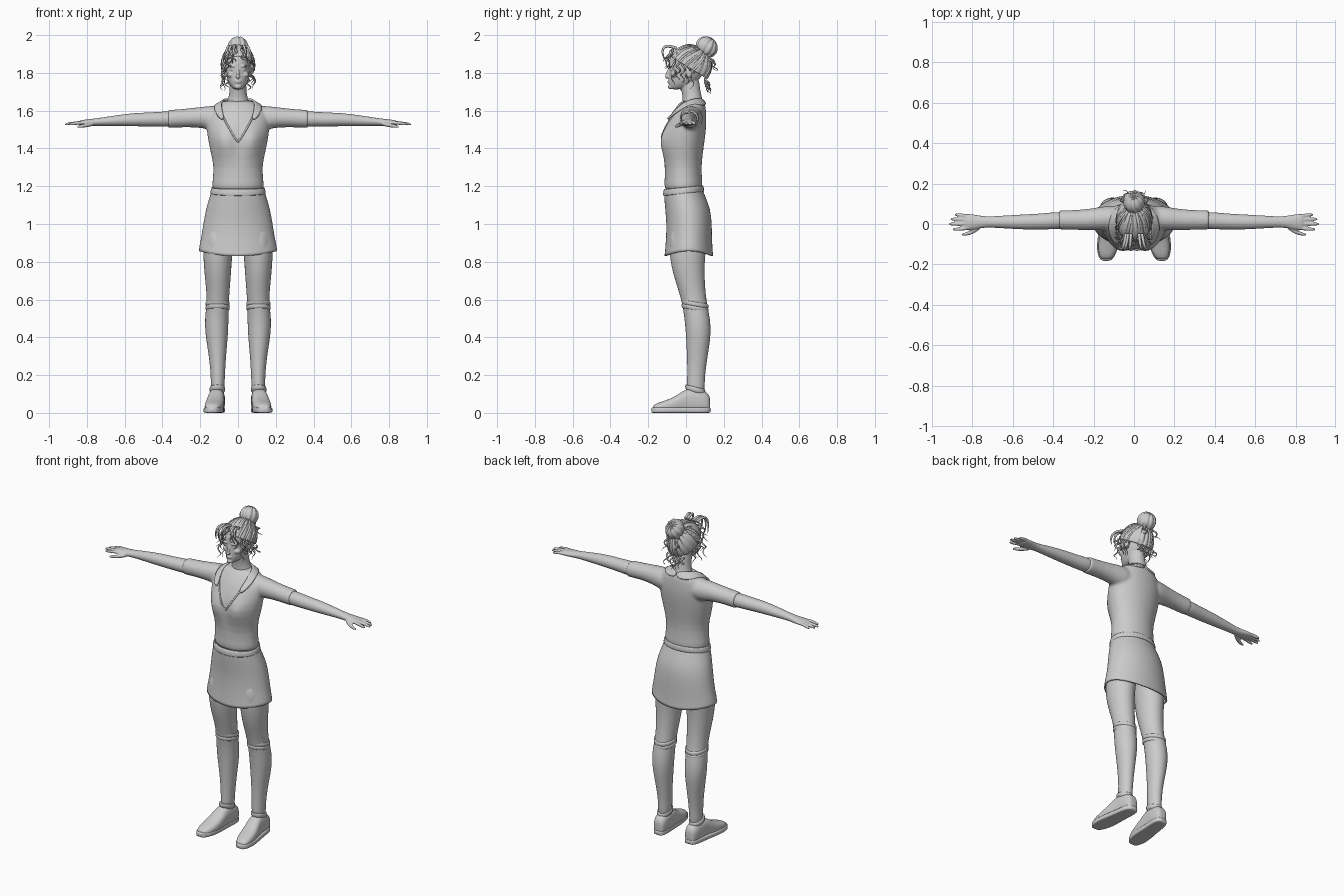
import bpy, bmesh, math, random
from mathutils import Vector, Matrix
from mathutils.bvhtree import BVHTree

cube = bpy.data.objects.get("Cube")
if cube:
    bpy.data.objects.remove(cube, do_unlink=True)
random.seed(4)

clay = bpy.data.materials.new("plain grey")
clay.use_nodes = True
grey = (0.6, 0.6, 0.6, 1)
clay.diffuse_color = grey
clay.node_tree.nodes["Principled BSDF"].inputs["Base Color"].default_value = grey


def loft(bm, axis, rows, n=24, square=2, cap=True, tilt=0):
    """Skin ellipses along an axis; a row is position, two centres, two radii."""
    a, b = [i for i in range(3) if i != axis]
    rings = []
    for pos, ca, cb, ra, rb in rows:
        ring = []
        for i in range(n):
            t = math.tau * i / n
            c, s = math.cos(t), math.sin(t)
            co = [0, 0, 0]
            co[axis] = pos + tilt * rb * s
            co[a] = ca + ra * math.copysign(abs(c) ** (2 / square), c)
            co[b] = cb + rb * math.copysign(abs(s) ** (2 / square), s)
            ring.append(bm.verts.new(co))
        rings.append(ring)
    for r, q in zip(rings, rings[1:]):
        for i in range(n):
            j = (i + 1) % n
            bm.faces.new((r[i], r[j], q[j], q[i]))
    if cap:
        bm.faces.new(rings[0])
        bm.faces.new(rings[-1])


def ball(bm, centre, radii, turn=0):
    m = Matrix.Translation(centre) @ Matrix.Rotation(turn, 4, 'X') @ Matrix.Diagonal((*radii, 1))
    bmesh.ops.create_uvsphere(bm, u_segments=20, v_segments=12, radius=1, matrix=m)


def finish(name, bm, sub=1, mirror=False, voxel=0, smooth=0, solid=0):
    bmesh.ops.recalc_face_normals(bm, faces=bm.faces)
    me = bpy.data.meshes.new(name)
    bm.to_mesh(me)
    bm.free()
    me.materials.append(clay)
    me.shade_smooth()
    ob = bpy.data.objects.new(name, me)
    bpy.context.collection.objects.link(ob)
    if sub:
        ob.modifiers.new("Subdivide", 'SUBSURF').levels = sub
        ob.modifiers["Subdivide"].render_levels = sub
    if mirror:
        ob.modifiers.new("Mirror", 'MIRROR')
    if solid:
        ob.modifiers.new("Thickness", 'SOLIDIFY').thickness = solid
    if voxel:
        m = ob.modifiers.new("Fuse", 'REMESH')
        m.mode, m.voxel_size, m.use_smooth_shade = 'VOXEL', voxel, True
        ob.modifiers.new("Relax", 'SMOOTH').iterations = smooth
    return ob


def tubes(name, paths, radius, taper=True):
    cu = bpy.data.curves.new(name, 'CURVE')
    cu.dimensions, cu.bevel_depth, cu.bevel_resolution = '3D', radius, 2
    cu.resolution_u, cu.use_fill_caps = 4, True
    for path in paths:
        sp = cu.splines.new('NURBS')
        sp.points.add(len(path) - 1)
        sp.use_endpoint_u, sp.order_u = True, 4
        for i, (p, co) in enumerate(zip(sp.points, path)):
            p.co = (*co, 1)
            p.radius = 1 - 0.85 * (i / (len(path) - 1)) ** 2 if taper else 1
    cu.materials.append(clay)
    ob = bpy.data.objects.new(name, cu)
    bpy.context.collection.objects.link(ob)


# Shirt: torso with bust and both sleeves fused
bm = bmesh.new()
loft(bm, 2, [(z, 0, (f + b) / 2, w, (b - f) / 2) for z, w, f, b in (
    (1.17, .14, -.115, .09), (1.2, .138, -.115, .088), (1.3, .126, -.11, .08),
    (1.38, .145, -.115, .09), (1.45, .16, -.115, .1), (1.52, .168, -.105, .108),
    (1.57, .165, -.085, .108), (1.61, .145, -.06, .105), (1.64, .11, -.035, .1),
    (1.655, .07, -.02, .09))], n=40)
for v in bm.verts:
    if v.co.y < 0:
        d = ((abs(v.co.x) - .075) / .06) ** 2 + ((v.co.z - 1.435) / .06) ** 2
        v.co.y -= .045 * math.exp(-d)
tree = BVHTree.FromBMesh(bm)
for s in (-1, 1):
    loft(bm, 0, [(s * x, y, z, ry, rz) for x, y, z, ry, rz in (
        (.06, .03, 1.56, .06, .06), (.13, .03, 1.56, .062, .068), (.19, .024, 1.565, .056, .056),
        (.27, .02, 1.562, .05, .049), (.35, .02, 1.557, .048, .048),
        (.37, .02, 1.556, .048, .048), (.372, .02, 1.556, .045, .045))])
finish("shirt", bm, voxel=.008, smooth=6)

# Neckline trim lying on the chest, and the folded collar
vee = []
for i in range(13):
    k = i / 12
    x, z = .09 * k ** .85, 1.435 + .155 * k
    hit = tree.ray_cast(Vector((x, -1, z)), Vector((0, 1, 0)))[0]
    vee.append((x, hit.y, z))
tubes("neckline_trim", [[(s * x, y, z) for x, y, z in vee] for s in (-1, 1)], .005, False)
bm = bmesh.new()
inner = ((0, .088, 1.665), (.06, .07, 1.667), (.09, .01, 1.66), (.09, -.05, 1.62), (.07, -.095, 1.56))
outer = ((0, .112, 1.635), (.085, .1, 1.63), (.125, .025, 1.645), (.13, -.05, 1.6), (.09, -.11, 1.555))
ins, outs = [[bm.verts.new(c) for c in line] for line in (inner, outer)]
for i in range(len(ins) - 1):
    bm.faces.new((ins[i], ins[i + 1], outs[i + 1], outs[i]))
finish("collar", bm, sub=2, mirror=True, solid=.01)

# Forearms and hands
bm = bmesh.new()
loft(bm, 0, ((.3, .02, 1.556, .042, .042), (.4, .016, 1.555, .043, .041), (.47, .012, 1.553, .039, .037),
             (.54, .01, 1.553, .038, .036), (.64, .01, 1.548, .032, .029), (.73, .01, 1.541, .026, .021),
             (.77, .01, 1.538, .033, .019), (.82, .01, 1.536, .042, .016), (.845, .01, 1.535, .04, .012)))
for y, tip in ((-.024, .9), (0, .92), (.022, .912), (.042, .89)):
    loft(bm, 0, ((.8, y * .8 + .003, 1.537, .01, .011), (.85, y, 1.536, .0105, .01),
                 (tip - .02, y * 1.1, 1.53, .009, .009), (tip, y * 1.1, 1.527, .006, .006)), n=10)
loft(bm, 0, ((.75, -.005, 1.534, .012, .012), (.79, -.035, 1.525, .014, .012),
             (.83, -.05, 1.518, .01, .01), (.855, -.053, 1.514, .006, .006)), n=10)
finish("arms_and_hands", bm, mirror=True, voxel=.0045, smooth=2)

# Skirt with a hem that dips at front and back, and its waistband
bm = bmesh.new()
loft(bm, 2, ((1.185, 0, -.014, .138, .102), (1.14, 0, -.006, .151, .11), (1.08, 0, .01, .17, .12),
             (1, 0, .017, .184, .12), (.92, 0, .016, .196, .122), (.86, 0, .015, .205, .126),
             (.83, 0, .015, .208, .129)), n=40, cap=False)
for v in bm.verts:
    if v.co.z < .9:
        v.co.z += .025 * (v.co.x / .2) ** 2
finish("skirt", bm, solid=.008)
bm = bmesh.new()
loft(bm, 2, ((1.16, 0, -.013, .143, .106), (1.164, 0, -.013, .147, .109), (1.19, 0, -.013, .143, .107),
             (1.194, 0, -.013, .138, .102)), n=40, cap=False, tilt=.1)
finish("waistband", bm, solid=.006)

# Legs, sock cuffs
bm = bmesh.new()
loft(bm, 2, ((1.02, .09, .02, .08, .1), (.9, .104, .01, .082, .1), (.82, .108, .007, .076, .093),
             (.73, .107, .015, .07, .083), (.64, .106, .033, .061, .07), (.57, .108, .047, .059, .066),
             (.5, .113, .06, .063, .068), (.42, .113, .066, .061, .067), (.33, .11, .062, .049, .058),
             (.24, .107, .056, .04, .049), (.16, .107, .052, .036, .046), (.07, .108, .05, .036, .05)))
finish("legs", bm, mirror=True)
bm = bmesh.new()
for z in (.556, .577):
    loft(bm, 2, [(z + h, .108, .048, .059 + r, .066 + r) for h, r in (
        (-.013, 0), (-.01, .005), (0, .006), (.008, .005), (.011, 0))], cap=False, tilt=-.18)
finish("sock_cuffs", bm, mirror=True)

# Shoes: upper, ankle opening, sole
bm = bmesh.new()
loft(bm, 1, [(y, x, z / 2, w, z / 2) for y, x, w, z in (
    (-.176, .138, .018, .035), (-.165, .136, .034, .046), (-.13, .131, .047, .06),
    (-.08, .125, .051, .075), (-.03, .119, .047, .105), (0, .115, .044, .128),
    (.04, .112, .043, .13), (.09, .109, .042, .122), (.12, .108, .034, .1), (.128, .108, .02, .08))],
     square=2.6)
finish("shoe_uppers", bm, mirror=True)
bm = bmesh.new()
loft(bm, 2, ((.1, .111, .05, .042, .056), (.13, .109, .049, .042, .054), (.138, .109, .049, .04, .052),
             (.137, .109, .049, .034, .045)), tilt=-.25)
finish("shoe_collars", bm, mirror=True)
bm = bmesh.new()
outline = [(y, .12 - y * .1, .015, w, .015) for y, w in (
    (-.184, .015), (-.172, .036), (-.13, .052), (-.07, .055), (0, .047), (.07, .045), (.115, .039), (.132, .02))]
loft(bm, 1, outline, square=5)
finish("shoe_soles", bm, mirror=True)

# Head: skull, neck, nose, lips, brows, ears
bm = bmesh.new()
loft(bm, 2, [(z, 0, (f + b) / 2, w, (b - f) / 2) for z, w, f, b in (
    (1.712, .018, -.082, -.03), (1.722, .033, -.09, .02), (1.745, .05, -.092, .05),
    (1.775, .06, -.092, .08), (1.81, .066, -.088, .1), (1.85, .068, -.093, .11),
    (1.89, .065, -.085, .108), (1.925, .05, -.055, .085), (1.94, .02, -.02, .05))])
loft(bm, 2, ((1.62, 0, .04, .075, .06), (1.65, 0, .036, .055, .053), (1.69, 0, .03, .046, .05),
             (1.73, 0, .02, .045, .052), (1.78, 0, .02, .04, .05)))
ball(bm, (0, -.094, 1.797), (.008, .013, .03), -.3)
ball(bm, (0, -.1, 1.779), (.013, .011, .008))
ball(bm, (0, -.09, 1.757), (.019, .009, .0045))
ball(bm, (0, -.089, 1.749), (.016, .009, .005))
ball(bm, (0, -.083, 1.726), (.018, .014, .012))
for s in (-1, 1):
    ball(bm, (s * .029, -.08, 1.836), (.022, .012, .006))
    ball(bm, (s * .028, -.073, 1.818), (.014, .011, .008))
    ball(bm, (s * .036, -.06, 1.79), (.022, .022, .016))
    ball(bm, (s * .068, .015, 1.8), (.008, .016, .028), .2)
finish("head", bm, voxel=.004, smooth=3)

# Swept-back hair: grooved locks running from the hairline to the bun
hub = Vector((0, .02, 1.835))
size = Vector((.083, .108, .108))
crown = Vector((0, .62, .78)).normalized()


def scalp(angle, t, lift=1):
    rim = Vector((math.sin(angle), -math.cos(angle), -.1 + .62 * math.cos(angle))).normalized()
    d = rim.slerp(crown, t) * lift
    return hub + Vector([d[i] * size[i] for i in range(3)])


bm = bmesh.new()
count, steps = 96, 10
grid = [[bm.verts.new(scalp(math.tau * i / count, j / steps,
                            .97 + .06 * abs(math.sin(math.tau * i / count * 9 + j * .15))))
         for i in range(count)] for j in range(steps)]
for r, q in zip(grid, grid[1:]):
    for i in range(count):
        j = (i + 1) % count
        bm.faces.new((r[i], r[j], q[j], q[i]))
finish("swept_hair", bm, solid=-.006)
tubes("hair_locks", [[scalp(a + .25 * k / 8, k / 8, 1.02 + .05 * math.sin(k / 8 * math.pi)) for k in range(9)]
                     for a in [random.uniform(0, math.tau) for _ in range(18)]], .007)

# Bun with swirling grooves
bm = bmesh.new()
bmesh.ops.create_uvsphere(bm, u_segments=60, v_segments=20, radius=1)
for v in bm.verts:
    a = math.atan2(v.co.y, v.co.x)
    v.co *= .9 + .12 * abs(math.sin(a * 5 + v.co.z))
bmesh.ops.transform(bm, verts=bm.verts, matrix=Matrix.Translation((0, .11, 1.937))
                    @ Matrix.Rotation(-.7, 4, 'X') @ Matrix.Diagonal((.054, .06, .054, 1)))
finish("hair_bun", bm)


# Loose curls at the temples, fringe and nape
def curl(start, end, width, turns, steps=18):
    a, b = Vector(start), Vector(end)
    phase = random.uniform(0, math.tau)
    path = []
    for k in range(steps):
        t = k / (steps - 1)
        w = phase + t * turns * math.tau
        path.append(a.lerp(b, t) + Vector((math.cos(w), math.sin(w), 0)) * width * min(1, 3 * t))
    return path


curls = []
for s in (-1, 1):
    for i in range(5):
        y = -.06 + .025 * i
        curls.append(curl((s * .07, y, 1.87), (s * random.uniform(.07, .088), y - .01,
                          random.uniform(1.7, 1.78)), .011, 2.2))
    for i in range(4):
        curls.append(curl((s * .018 * i, .1, 1.77), (s * .02 * i, .125, random.uniform(1.68, 1.73)), .01, 1.5))
    curls.append(curl((s * .03, .12, 1.9), (s * .045, .16, 1.81), .012, 2))
for x, drop in ((-.06, 1.8), (-.045, 1.83), (-.02, 1.86), (.03, 1.86), (.055, 1.82)):
    curls.append(curl((x * .6, -.07, 1.925), (x * 1.25, -.11, drop), .014, 1.3))
tubes("loose_curls", curls, .0055)
fringe = [[(x, -.05, 1.93), (x * 1.2, -.1, 1.95), (x * 1.5, -.135, 1.93), (x * 1.8, -.12, 1.88),
           (x * 2, -.1, 1.85)] for x in (-.04, -.03, -.015, .025, .04)]
tubes("fringe", fringe, .008)
